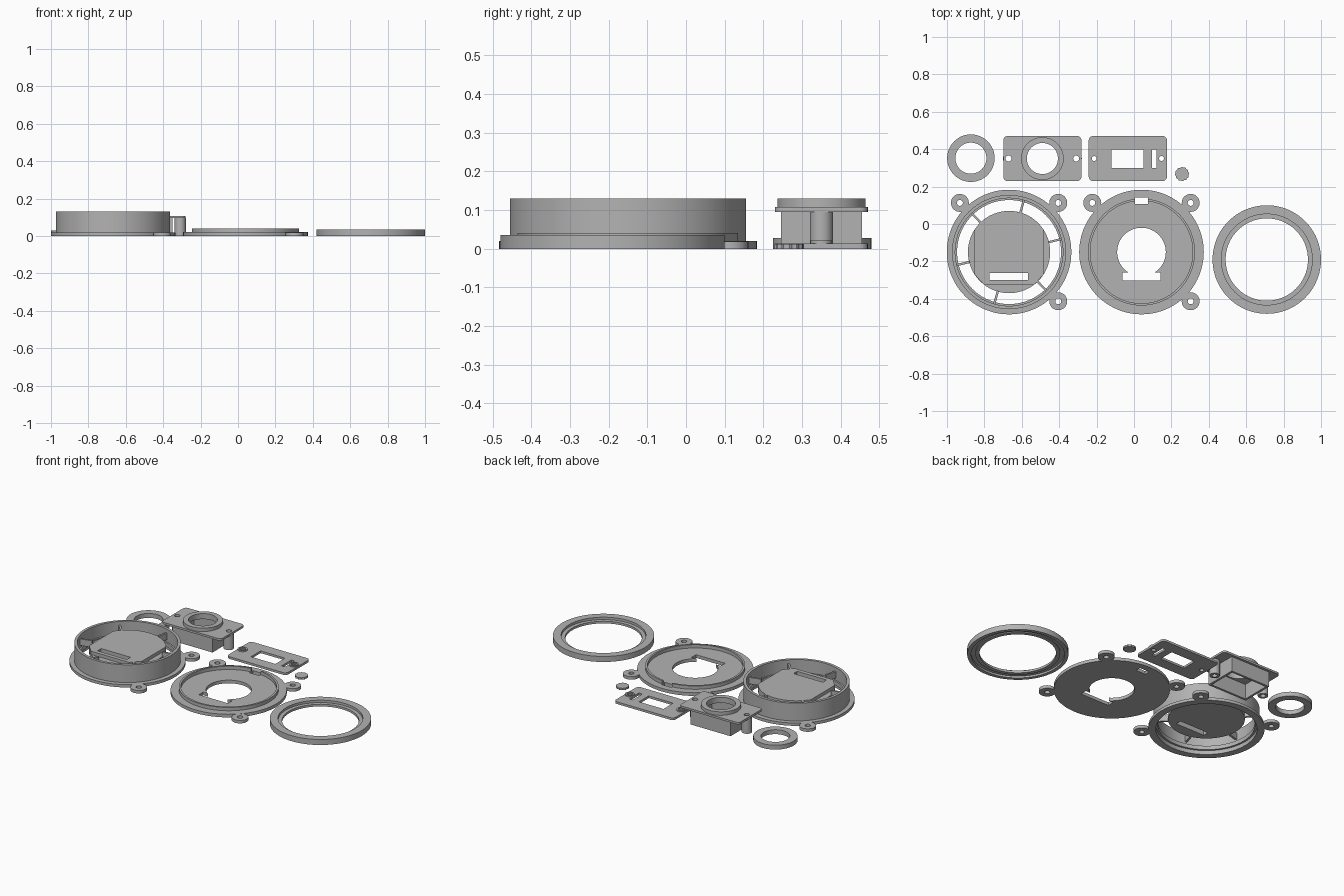
import bpy, bmesh
from math import cos, sin, pi, radians, asin
from mathutils import Matrix, Vector

cube = bpy.data.objects.get("Cube")
if cube:
    bpy.data.objects.remove(cube, do_unlink=True)

GREY = (0.45, 0.45, 0.45, 1)
mat = bpy.data.materials.new("plain grey plastic")
mat.use_nodes = True
mat.diffuse_color = GREY
mat.node_tree.nodes["Principled BSDF"].inputs["Base Color"].default_value = GREY


def finish(name, mesh, at):
    """Clean a mesh, place it and give it the plastic material."""
    bm = bmesh.new()
    bm.from_mesh(mesh)
    bmesh.ops.remove_doubles(bm, verts=bm.verts, dist=1e-5)
    bmesh.ops.recalc_face_normals(bm, faces=bm.faces)
    bm.to_mesh(mesh)
    bm.free()
    mesh.materials.clear()
    mesh.materials.append(mat)
    ob = bpy.data.objects.new(name, mesh)
    ob.location = at
    bpy.context.collection.objects.link(ob)
    bpy.ops.object.select_all(action='DESELECT')
    ob.select_set(True)
    bpy.context.view_layer.objects.active = ob
    bpy.ops.object.shade_smooth_by_angle(angle=radians(30))
    return ob


def arc(r, a0=0.0, a1=2 * pi, n=64, c=(0, 0), closed=True):
    steps = n if closed else n - 1
    return [(c[0] + r * cos(a0 + (a1 - a0) * i / steps),
             c[1] + r * sin(a0 + (a1 - a0) * i / steps)) for i in range(n)]


def rect(x0, x1, y0, y1):
    return [(x0, y0), (x1, y0), (x1, y1), (x0, y1)]


def round_rect(w, h, r):
    pts = []
    for k, (sx, sy) in enumerate([(1, 1), (-1, 1), (-1, -1), (1, -1)]):
        pts += arc(r, k * pi / 2, (k + 1) * pi / 2, 6,
                   (sx * (w / 2 - r), sy * (h / 2 - r)), False)
    return pts


def slab(name, at, z0, z1, *loops):
    """Extrude an outline; further loops inside it become holes."""
    cu = bpy.data.curves.new(name, 'CURVE')
    cu.dimensions = '2D'
    cu.fill_mode = 'BOTH'
    cu.extrude = (z1 - z0) / 2
    for loop in loops:
        sp = cu.splines.new('POLY')
        sp.points.add(len(loop) - 1)
        for p, (x, y) in zip(sp.points, loop):
            p.co = (x, y, 0, 1)
        sp.use_cyclic_u = True
    tmp = bpy.data.objects.new(name + "_outline", cu)
    bpy.context.collection.objects.link(tmp)
    dg = bpy.context.evaluated_depsgraph_get()
    mesh = bpy.data.meshes.new_from_object(tmp.evaluated_get(dg))
    bpy.data.objects.remove(tmp, do_unlink=True)
    return finish(name, mesh, (at[0], at[1], (z0 + z1) / 2))


def lathe(name, at, profile, n=96):
    """Spin a closed (radius, height) profile about z."""
    bm = bmesh.new()
    rings = [[bm.verts.new((r * cos(2 * pi * i / n), r * sin(2 * pi * i / n), z))
              for r, z in profile] for i in range(n)]
    m = len(profile)
    for i in range(n):
        a, b = rings[i], rings[(i + 1) % n]
        for j in range(m):
            k = (j + 1) % m
            bm.faces.new((a[j], b[j], b[k], a[k]))
    mesh = bpy.data.meshes.new(name)
    bm.to_mesh(mesh)
    bm.free()
    return finish(name, mesh, (at[0], at[1], 0))


def tabs(prefix, at):
    """Three screw ears around a flange."""
    d = 0.263
    for name, sx, sy in [("back_right", -1, 1), ("back_left", 1, 1), ("front_left", 1, -1)]:
        slab(f"{prefix}_{name}_ear", (at[0] + sx * d, at[1] + sy * d), 0, 0.019,
             arc(0.048, n=32), arc(0.016, n=20))


# Round housing: flanged wall with an inner ledge
H = (-0.668, -0.15)
lathe("housing_wall", H, [(0.333, 0), (0.333, 0.018), (0.305, 0.018), (0.305, 0.13),
                          (0.288, 0.13), (0.288, 0.05), (0.278, 0.05), (0.278, 0.025),
                          (0.29, 0.025), (0.29, 0)])
tabs("housing", H)

# Suspended platform with raised centre and slot, carried by six ribs
slot = rect(-0.105, 0.1, -0.15, -0.113)
slab("platform_disc", H, 0.065, 0.085, arc(0.22), slot)
a = asin(0.175 / 0.22)
b = asin(0.185 / 0.22)
top = arc(0.22, pi / 2 - b, pi / 2 + b, 24, closed=False)
low = -(0.22 ** 2 - 0.185 ** 2) ** 0.5
slab("platform_centre", H, 0.085, 0.106,
     top + [(-0.185, low)] + [(-0.22 * cos(a), -0.175), (0.22 * cos(a), -0.175)] + [(0.185, low)],
     slot)
for i in range(6):
    rib = slab("platform_rib", H, 0.065, 0.106, rect(0.215, 0.292, -0.006, 0.006))
    rib.rotation_euler.z = radians(14 + 60 * i)

# Back cover: keyhole opening, cable notch and locating lip
C = (0.04, -0.15)
chord = asin(0.11 / 0.13)
keyhole = arc(0.13, -chord, pi + chord, 56, closed=False) + [
    (-0.102, -0.11), (-0.102, -0.153), (0.102, -0.153), (0.102, -0.11)]
slab("cover_plate", C, 0, 0.02, arc(0.333, n=96), keyhole, rect(-0.034, 0.034, 0.257, 0.292))
gap = asin(0.034 / 0.28)
slab("cover_lip", C, 0.02, 0.041,
     arc(0.286, pi / 2 + gap, 5 * pi / 2 - gap, 90, closed=False)
     + arc(0.274, 5 * pi / 2 - gap, pi / 2 + gap, 90, closed=False))
tabs("cover", C)

# Bezel ring with a stepped inner lip and a groove underneath
lathe("bezel_ring", (0.71, -0.19),
      [(0.29, 0), (0.29, 0.035), (0.243, 0.035), (0.243, 0.02), (0.22, 0.02),
       (0.22, 0.006), (0.243, 0.006), (0.243, 0.012), (0.268, 0.012), (0.268, 0)])

# Retaining ring
lathe("retaining_ring", (-0.872, 0.352),
      [(0.127, 0), (0.127, 0.028), (0.083, 0.028), (0.083, 0)], 64)

# Socket box: top plate, collar, open box and two screw posts
S = (-0.49, 0.35)
slab("socket_plate", S, 0.095, 0.108, round_rect(0.418, 0.24, 0.022), arc(0.083),
     arc(0.016, n=20, c=(-0.181, 0)), arc(0.016, n=20, c=(0.181, 0)))
slab("socket_collar", S, 0.108, 0.13, arc(0.114), arc(0.083))
slab("socket_box", S, 0, 0.095, rect(-0.14, 0.14, -0.105, 0.105),
     rect(-0.126, 0.126, -0.091, 0.091))
for x in (-0.181, 0.181):
    slab("socket_post", (S[0] + x, S[1]), 0, 0.095, arc(0.03, n=32), arc(0.016, n=20))

# Socket lid: window, cable slot and hexagonal nut seats
L = (-0.033, 0.35)
nuts = (-0.18, 0.18)
slab("lid_plate", L, 0, 0.014, round_rect(0.418, 0.24, 0.022),
     rect(-0.087, 0.084, -0.05, 0.047), rect(0.128, 0.152, -0.05, 0.047),
     *[arc(0.013, n=20, c=(x, 0)) for x in nuts])
for x in nuts:
    slab("nut_seat", (L[0] + x, L[1]), 0.014, 0.021, arc(0.028, n=32), arc(0.02, n=6))

# Small knurled disc
slab("knurled_disc", (0.257, 0.267), 0, 0.012,
     [(r * cos(2 * pi * i / 48), r * sin(2 * pi * i / 48))
      for i, r in enumerate([0.038, 0.038, 0.035, 0.035] * 12)])
